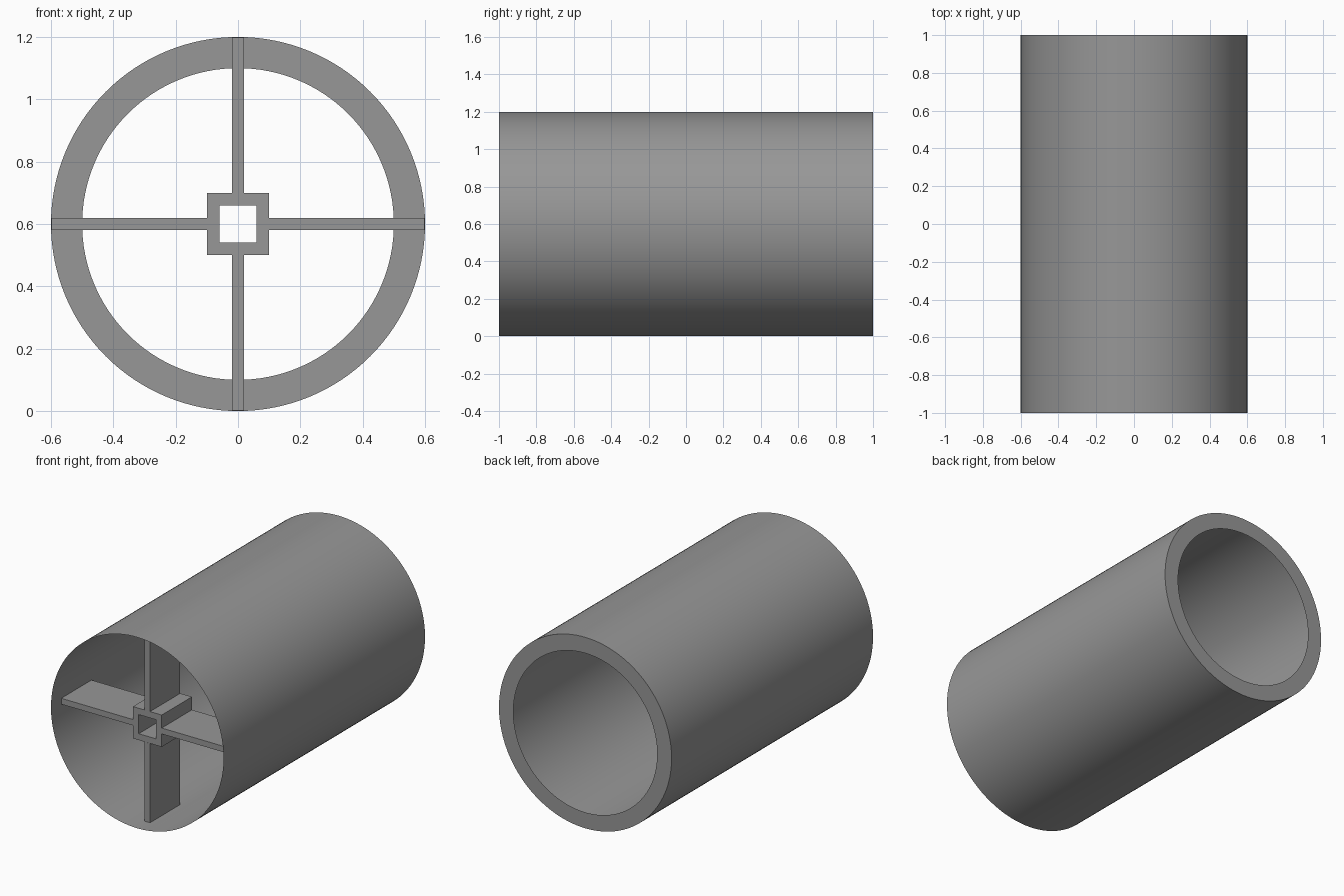
import bpy, bmesh, math

if "Cube" in bpy.data.objects:
    bpy.data.objects.remove(bpy.data.objects["Cube"])

CZ = 0.6             # height of the tube axis
FRONT, BACK = -0.9, -0.6   # depth range of the hub and spokes

# Dark grey for all parts
grey = bpy.data.materials.new("dark_grey")
grey.diffuse_color = (0.31, 0.31, 0.31, 1)
grey.use_nodes = True
grey.node_tree.nodes["Principled BSDF"].inputs["Base Color"].default_value = grey.diffuse_color


def finish(name, bm):
    bmesh.ops.recalc_face_normals(bm, faces=bm.faces)
    me = bpy.data.meshes.new(name)
    bm.to_mesh(me)
    bm.free()
    me.materials.append(grey)
    ob = bpy.data.objects.new(name, me)
    bpy.context.collection.objects.link(ob)
    return ob


def ring(bm, r, y, n, phase=0.0):
    return [bm.verts.new((r * math.cos(phase + 2 * math.pi * i / n), y,
                          CZ + r * math.sin(phase + 2 * math.pi * i / n)))
            for i in range(n)]


def bridge(bm, a, b):
    n = len(a)
    for i in range(n):
        j = (i + 1) % n
        bm.faces.new((a[i], a[j], b[j], b[i]))


# Thin outer shell, open at the front, with a flat annular lip at the back
N = 128
bm = bmesh.new()
rings = [ring(bm, 0.6, -1, N), ring(bm, 0.6, 1, N), ring(bm, 0.5, 1, N)]
bridge(bm, rings[0], rings[1])
bridge(bm, rings[1], rings[2])
shell = finish("tube_shell", bm)
if shell.data.polygons[N].normal.y < 0:   # keep the lip facing backwards
    shell.data.flip_normals()
bpy.context.view_layer.objects.active = shell
shell.select_set(True)
bpy.ops.object.shade_smooth_by_angle(angle=math.radians(30))
shell.select_set(False)

# Square hollow hub
bm = bmesh.new()
q = math.sqrt(2)
loops = [ring(bm, r * q, y, 4, math.pi / 4)
         for r, y in ((0.1, FRONT), (0.1, BACK), (0.06, BACK), (0.06, FRONT))]
for k in range(4):
    bridge(bm, loops[k], loops[(k + 1) % 4])
finish("square_hub", bm)

# Four flat spokes from hub to just inside the shell
R0, R1 = 0.1, 0.5985
for k, side in enumerate(("right", "top", "left", "bottom")):
    bm = bmesh.new()
    bmesh.ops.create_cube(bm, size=1)
    for v in bm.verts:
        v.co.x = (R0 + R1) / 2 + v.co.x * (R1 - R0)
        v.co.y = (FRONT + BACK) / 2 + v.co.y * (BACK - FRONT)
        v.co.z *= 0.037
    spoke = finish("spoke_" + side, bm)
    spoke.location.z = CZ
    spoke.rotation_euler.y = -k * math.pi / 2
